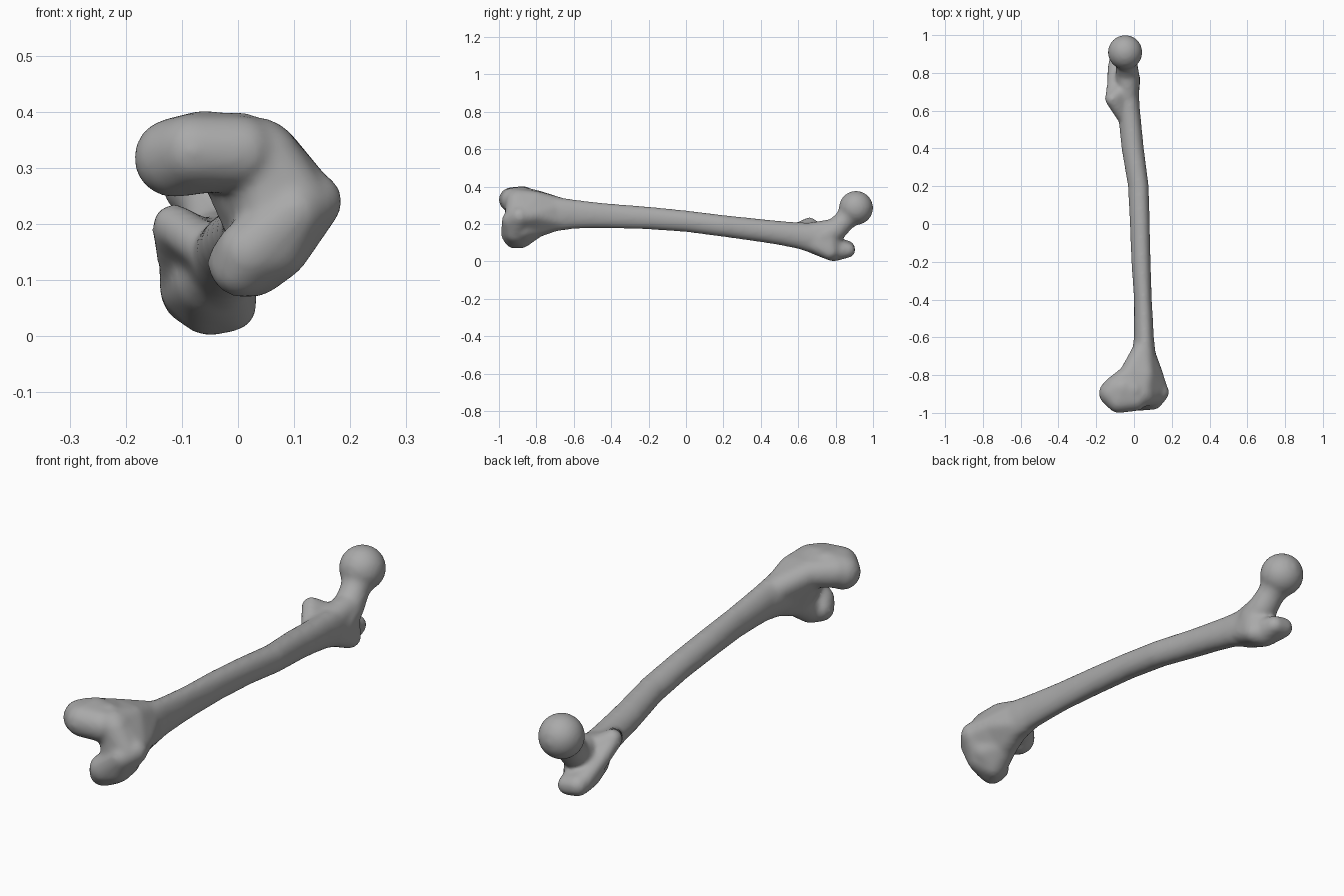
import bpy, bmesh, math
from mathutils import Vector

cube = bpy.data.objects.get("Cube")
if cube:
    bpy.data.objects.remove(cube)

mat = bpy.data.materials.new("bone grey")
mat.use_nodes = True
grey = (0.4, 0.4, 0.4, 1)
mat.diffuse_color = grey
mat.node_tree.nodes["Principled BSDF"].inputs["Base Color"].default_value = grey

body = bmesh.new()


def blob(*balls):
    """Convex skin stretched over balls given as (x, y, z, radius)."""
    bm = bmesh.new()
    for x, y, z, r in balls:
        made = bmesh.ops.create_icosphere(bm, subdivisions=3, radius=r)
        bmesh.ops.translate(bm, verts=made["verts"], vec=(x, y, z))
    verts = [v.co.copy() for v in bm.verts]
    bm.clear()
    for co in verts:
        bm.verts.new(co)
    bmesh.ops.convex_hull(bm, input=bm.verts)
    bmesh.ops.delete(bm, geom=[v for v in bm.verts if not v.link_faces], context="VERTS")
    bmesh.ops.recalc_face_normals(bm, faces=bm.faces)
    add(bm)


def chain(*balls):
    """Tapered rod through the balls."""
    for a, b in zip(balls, balls[1:]):
        blob(a, b)


def add(bm):
    tmp = bpy.data.meshes.new("tmp")
    bm.to_mesh(tmp)
    bm.free()
    body.from_mesh(tmp)
    bpy.data.meshes.remove(tmp)


def loft(sections, n=32):
    """Closed tube along y from (y, x min, x max, z min, z max), ridged towards -x."""
    bm = bmesh.new()
    rings = []
    for y, x0, x1, z0, z1 in sections:
        ring = []
        for i in range(n):
            a = math.tau * i / n
            c, s = math.cos(a), math.sin(a)
            ring.append(bm.verts.new(((x0 + x1) / 2 + c * (x1 - x0) / 2, y,
                                      (z0 + z1) / 2 + s * (1 + 0.12 * c) * (z1 - z0) / 2)))
        rings.append(ring)
    for a, b in zip(rings, rings[1:]):
        for i in range(n):
            j = (i + 1) % n
            bm.faces.new((a[i], a[j], b[j], b[i]))
    bm.faces.new(rings[0])
    bm.faces.new(rings[-1])
    bmesh.ops.recalc_face_normals(bm, faces=bm.faces)
    add(bm)


# Shaft
loft([(-.74, -.02, .12, .155, .35), (-.6, 0, .105, .175, .33), (-.5, 0, .1, .178, .318),
      (-.4, 0, .094, .178, .308), (-.2, -.014, .088, .172, .292), (0, -.022, .083, .158, .272),
      (.2, -.032, .078, .132, .247), (.4, -.066, .052, .104, .226), (.5, -.076, .042, .088, .216),
      (.6, -.088, .032, .068, .208), (.7, -.105, .025, .035, .205)])

# Flare from the shaft into the knee end
flare = [(-.025, -.8, .325, .056), (.06, -.8, .325, .05), (.103, -.8, .25, .052), (.04, -.8, .185, .058)]
blob((.045, -.67, .285, .055), (.06, -.67, .22, .048), *flare)
blob(*flare, (.035, -.9, .32, .07), (.13, -.88, .24, .05), (.06, -.88, .19, .06))

# Upper condyle
upper = [(-.115, -.895, .318, .071), (-.08, -.935, .33, .066), (-.06, -.87, .34, .063)]
blob(*upper, (.005, -.925, .328, .066), (.06, -.89, .335, .044))
blob(flare[0], (-.1, -.87, .325, .065), (0, -.88, .328, .072))

# Lower condyle
blob((.133, -.89, .24, .053), (.1, -.93, .22, .054), (.06, -.91, .165, .07),
     (.02, -.93, .15, .06), (.005, -.92, .122, .053), (-.005, -.9, .13, .05), (.03, -.88, .125, .055))
blob(flare[3], (.03, -.875, .135, .06), (.07, -.88, .18, .07))

# Bridge between the condyles
blob((.05, -.905, .32, .06), (.06, -.91, .22, .06), (.11, -.91, .24, .055))

# Greater trochanter
great = [(-.05, .79, .062, .062), (-.012, .77, .054, .046), (-.09, .79, .085, .05)]
blob((-.03, .62, .125, .05), (-.05, .7, .1, .065), (-.03, .76, .13, .06), *great)
blob(great[0], great[2], (-.09, .86, .068, .044), (-.045, .865, .06, .04))

# Lesser trochanter and the crest joining it to the greater one
blob((-.115, .66, .198, .038), (-.06, .58, .16, .04), (-.06, .7, .15, .055))
chain((-.118, .665, .19, .036), (-.108, .74, .13, .035), (-.1, .83, .082, .04))
blob((-.108, .74, .13, .035), (-.06, .73, .11, .05), (-.1, .83, .082, .04), (-.05, .8, .08, .05))

# Neck and head
chain((-.035, .75, .135, .068), (-.035, .8, .17, .062), (-.04, .85, .22, .057), (-.047, .9, .275, .075))
blob((-.035, .72, .15, .056), (-.035, .8, .17, .06), (-.035, .62, .15, .05))
blob((-.047, .909, .286, .092))

# Fuse everything into one smooth surface
mesh = bpy.data.meshes.new("thigh_bone")
body.to_mesh(mesh)
body.free()
bone = bpy.data.objects.new("thigh_bone", mesh)
bpy.context.collection.objects.link(bone)
mesh.materials.append(mat)
remesh = bone.modifiers.new("fuse", "REMESH")
remesh.mode = "VOXEL"
remesh.voxel_size = 0.009
remesh.use_smooth_shade = True
smooth = bone.modifiers.new("soften", "SMOOTH")
smooth.factor = 0.5
smooth.iterations = 12
bpy.context.view_layer.objects.active = bone
bone.select_set(True)
bpy.ops.object.shade_smooth()
